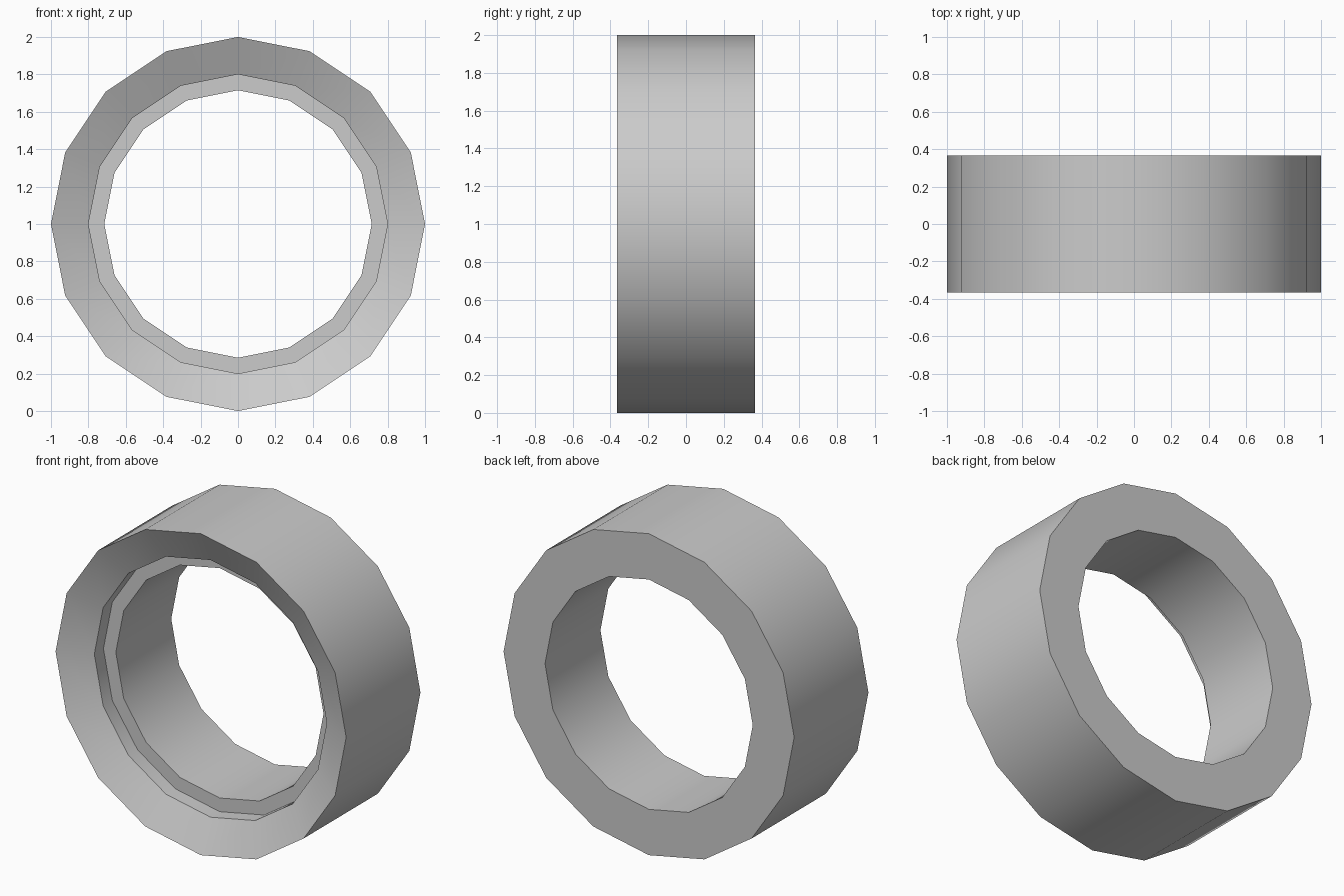
import bpy, bmesh, math

cube = bpy.data.objects.get("Cube")
if cube:
    bpy.data.objects.remove(cube, do_unlink=True)

# Plain grey material
GREY = (0.6, 0.6, 0.6, 1.0)
mat = bpy.data.materials.new("grey")
mat.use_nodes = True
mat.diffuse_color = GREY
mat.node_tree.nodes["Principled BSDF"].inputs["Base Color"].default_value = GREY

SIDES = 16
HALF = 0.365

# Ring section as (radius, y): bevelled front lip, step, bore, flat back
profile = [(1.0, -HALF), (0.8, -0.27), (0.8, -0.18),
           (0.715, -0.18), (0.715, HALF), (1.0, HALF)]


def lathe(name, section, sides, height):
    """Revolve a closed section around the y axis."""
    bm = bmesh.new()
    rings = []
    for i in range(sides):
        a = math.tau * i / sides
        rings.append([bm.verts.new((r * math.cos(a), y, height + r * math.sin(a)))
                      for r, y in section])
    n = len(section)
    for i, ring in enumerate(rings):
        after = rings[(i + 1) % sides]
        for j in range(n):
            k = (j + 1) % n
            bm.faces.new((ring[j], ring[k], after[k], after[j]))
    bmesh.ops.recalc_face_normals(bm, faces=bm.faces)
    mesh = bpy.data.meshes.new(name)
    bm.to_mesh(mesh)
    bm.free()
    obj = bpy.data.objects.new(name, mesh)
    bpy.context.collection.objects.link(obj)
    return obj


ring = lathe("ring", profile, SIDES, 1.0)
ring.data.materials.append(mat)

# Smooth round the ring, crisp at the rims
bpy.ops.object.select_all(action="DESELECT")
ring.select_set(True)
bpy.context.view_layer.objects.active = ring
bpy.ops.object.shade_smooth_by_angle(angle=math.radians(30))
